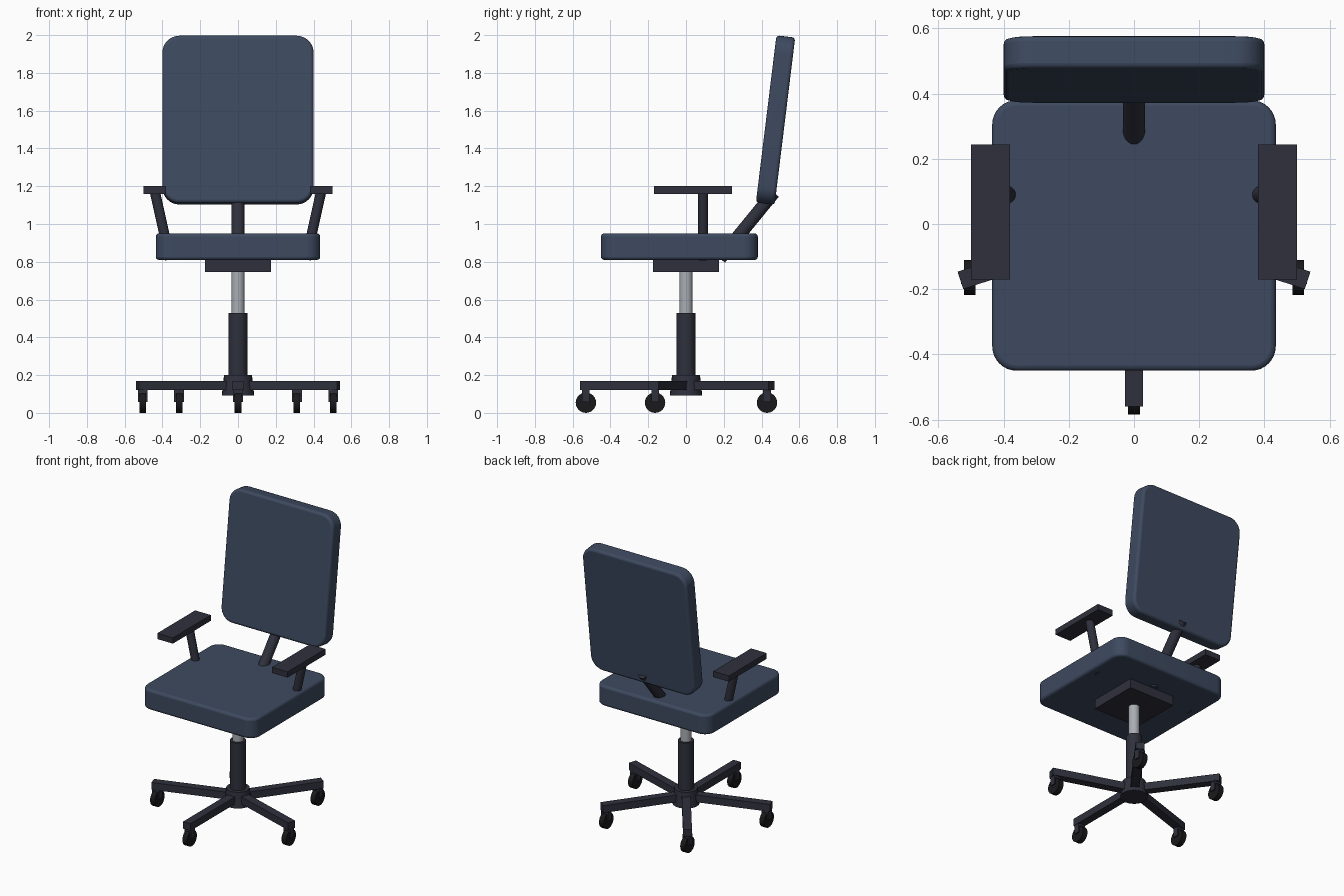
import bpy, bmesh
from math import radians, cos, sin
from mathutils import Vector, Matrix

cube = bpy.data.objects.get("Cube")
if cube:
    bpy.data.objects.remove(cube, do_unlink=True)


def material(name, rgb, metallic=0.0, roughness=0.6):
    m = bpy.data.materials.new(name)
    m.use_nodes = True
    m.diffuse_color = (*rgb, 1)
    node = m.node_tree.nodes["Principled BSDF"]
    node.inputs["Base Color"].default_value = (*rgb, 1)
    node.inputs["Metallic"].default_value = metallic
    node.inputs["Roughness"].default_value = roughness
    return m


FABRIC = material("blue_fabric", (0.047, 0.068, 0.116), roughness=0.9)
PLASTIC = material("dark_plastic", (0.028, 0.03, 0.045))
RUBBER = material("black_rubber", (0.01, 0.01, 0.012))
METAL = material("brushed_metal", (0.4, 0.42, 0.45))


def finish(name, bm, mat, matrix=Matrix(), smooth=True, bevel=0):
    mesh = bpy.data.meshes.new(name)
    bm.to_mesh(mesh)
    bm.free()
    ob = bpy.data.objects.new(name, mesh)
    bpy.context.collection.objects.link(ob)
    mesh.materials.append(mat)
    ob.matrix_world = matrix
    if bevel:
        mod = ob.modifiers.new("soft_edge", 'BEVEL')
        mod.width, mod.segments = bevel, 3
        mod.limit_method, mod.angle_limit = 'ANGLE', radians(40)
    if smooth:
        bpy.ops.object.select_all(action='DESELECT')
        ob.select_set(True)
        bpy.context.view_layer.objects.active = ob
        bpy.ops.object.shade_smooth_by_angle(angle=radians(35))
    return ob


def box(name, size, centre, mat, turn=0):
    bm = bmesh.new()
    bmesh.ops.create_cube(bm, size=1, matrix=Matrix.Diagonal((*size, 1)))
    place = Matrix.Translation(centre) @ Matrix.Rotation(turn, 4, 'Z')
    return finish(name, bm, mat, place, smooth=False)


def rod(name, start, end, r1, mat, r2=None, sides=24):
    start, end = Vector(start), Vector(end)
    axis = end - start
    bm = bmesh.new()
    bmesh.ops.create_cone(bm, cap_ends=True, segments=sides, radius1=r1,
                          radius2=r2 or r1, depth=axis.length)
    turn = axis.to_track_quat('Z', 'Y').to_matrix().to_4x4()
    return finish(name, bm, mat, Matrix.Translation((start + end) / 2) @ turn)


def cushion(name, size, radius, centre, tilt=0):
    bm = bmesh.new()
    bmesh.ops.create_cube(bm, size=1, matrix=Matrix.Diagonal((*size, 1)))
    upright = [e for e in bm.edges
               if abs(e.verts[0].co.z - e.verts[1].co.z) > size[2] / 2]
    bmesh.ops.bevel(bm, geom=upright, offset=radius, segments=8,
                    profile=0.5, affect='EDGES')
    place = Matrix.Translation(centre) @ Matrix.Rotation(tilt, 4, 'X')
    return finish(name, bm, FABRIC, place, bevel=0.016)


# Upholstery
cushion("seat", (0.87, 0.83, 0.14), 0.075, (0, -0.035, 0.88))
cushion("backrest", (0.80, 0.892, 0.10), 0.09, (0, 0.474, 1.55), radians(83))

# Backrest support, seat mechanism and lift column
rod("backrest_stem", (0, 0.18, 0.817), (0, 0.465, 1.166), 0.034, PLASTIC)
box("seat_mechanism", (0.35, 0.35, 0.07), (0, 0, 0.78), PLASTIC)
rod("gas_lift", (0, 0, 0.5), (0, 0, 0.76), 0.035, METAL)
rod("column_sleeve", (0, 0, 0.15), (0, 0, 0.53), 0.05, PLASTIC)
rod("base_hub", (0, 0, 0.093), (0, 0, 0.2), 0.086, PLASTIC, r2=0.074)

# Armrests
for side, s in (("left", 1), ("right", -1)):
    rod(f"armrest_post_{side}", (s * 0.36, 0.09, 0.812), (s * 0.44, 0.09, 1.17),
        0.027, PLASTIC)
    box(f"armrest_pad_{side}", (0.12, 0.415, 0.04), (s * 0.44, 0.037, 1.18), PLASTIC)

# Five-legged base with casters that all face forward
REACH, CASTER = 0.56, 0.53
for i in range(5):
    a = radians(-90 + 72 * i)
    out = Vector((cos(a), sin(a), 0))
    up = Vector((0, 0, 1))
    box(f"base_leg_{i + 1}", (REACH, 0.056, 0.05), out * REACH / 2 + up * 0.145,
        PLASTIC, a)
    hub = out * CASTER + up * 0.054
    box(f"caster_fork_{i + 1}", (0.052, 0.04, 0.066), hub + up * 0.037, PLASTIC)
    half = Vector((0.018, 0, 0))
    rod(f"caster_wheel_{i + 1}", hub - half, hub + half, 0.054, RUBBER)
